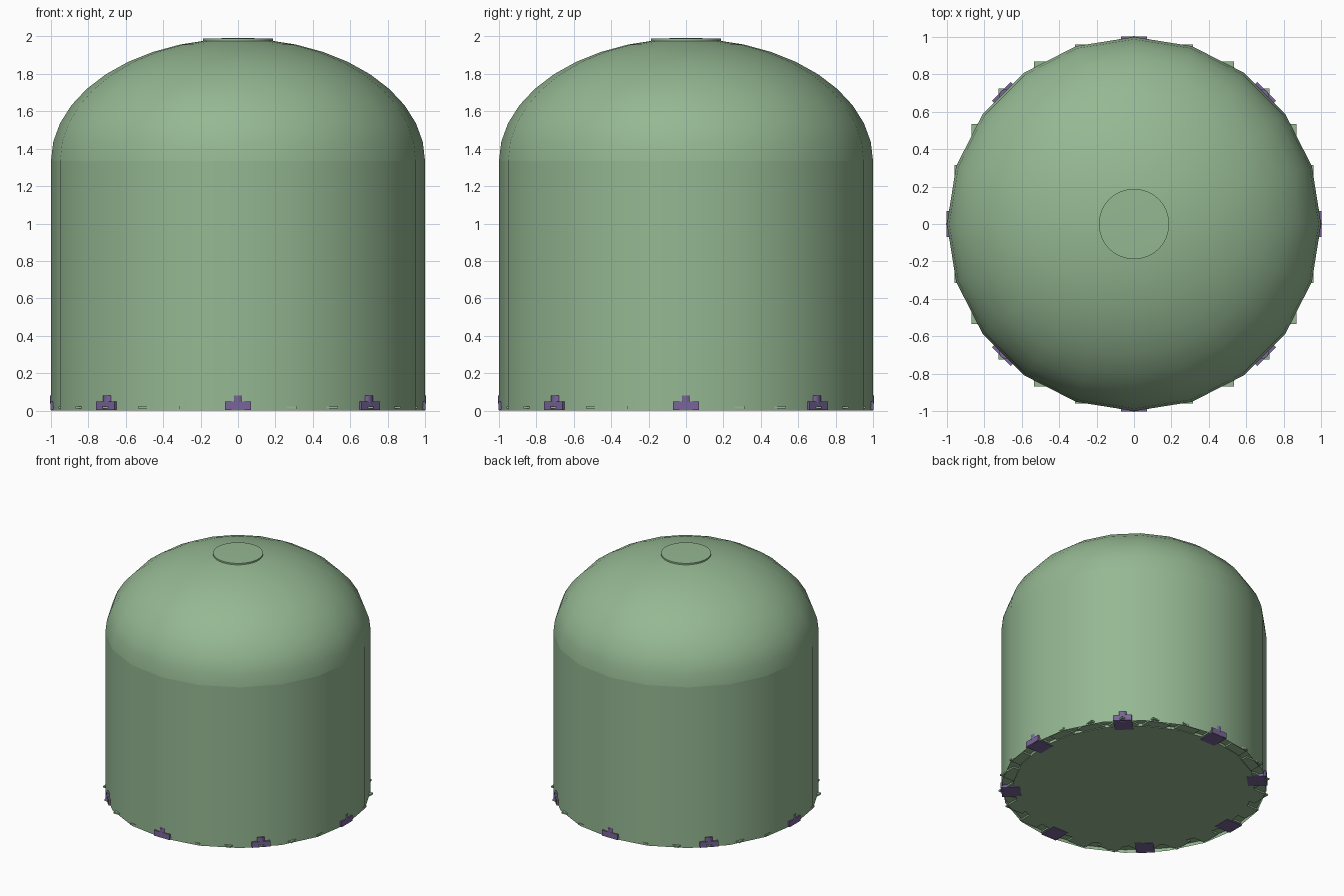
import bpy, math
from math import sin, cos, pi, radians

if "Cube" in bpy.data.objects:
    bpy.data.objects.remove(bpy.data.objects["Cube"])

def material(name, color):
    m = bpy.data.materials.new(name)
    m.diffuse_color = color
    m.use_nodes = True
    m.node_tree.nodes["Principled BSDF"].inputs["Base Color"].default_value = m.diffuse_color
    return m

GREEN = material("sage_green", (0.30, 0.48, 0.29, 1))
PURPLE = material("muted_purple", (0.19, 0.13, 0.32, 1))

def finish(name, mat, smooth=True):
    ob = bpy.context.object
    ob.name = name
    ob.data.materials.append(mat)
    if smooth:
        bpy.ops.object.shade_smooth_by_angle(angle=radians(35))
    return ob

def lathe(name, profile, sides, mat):
    """Revolve (radius, z) points around z; radius 0 gives a pole."""
    verts, rings, faces = [], [], []
    for r, z in profile:
        n = sides if r > 1e-6 else 1
        rings.append([len(verts) + i for i in range(n)])
        verts += [(r * cos(2 * pi * i / sides), r * sin(2 * pi * i / sides), z) for i in range(n)]
    for a, b in zip(rings, rings[1:]):
        for i in range(sides):
            j = (i + 1) % sides
            f = [a[i % len(a)], a[j % len(a)], b[j % len(b)], b[i % len(b)]]
            faces.append(list(dict.fromkeys(f)))
    me = bpy.data.meshes.new(name)
    me.from_pydata(verts, [], faces)
    ob = bpy.data.objects.new(name, me)
    bpy.context.collection.objects.link(ob)
    bpy.ops.object.select_all(action='DESELECT')
    bpy.context.view_layer.objects.active = ob
    ob.select_set(True)
    return finish(name, mat)

def box(name, loc, size, rot, mat):
    bpy.ops.mesh.primitive_cube_add(size=1, location=loc, rotation=(0, 0, rot))
    bpy.context.object.scale = size
    return finish(name, mat, False)

# Drum wall with a closed underside flange
lathe("drum_wall", [(0.88, 0.025), (0.998, 0.025), (1.0, 0.0), (1.0, 1.335)], 20, GREEN)

# Flattened dome roof
lathe("dome_roof", [(cos(radians(9 * i)) if i < 10 else 0, 1.335 + 0.654 * sin(radians(9 * i)))
                    for i in range(11)], 20, GREEN)

# Thin round cap on the crown
lathe("crown_cap", [(0.188, 1.972), (0.188, 1.988), (0, 1.993)], 48, GREEN)

# Floor plate
lathe("floor_plate", [(0, 0.005), (0.91, 0.005), (0.91, 0.03)], 20, GREEN)

# Square tabs around the foot, all aligned to the axes
for i in range(24):
    a = radians(15 * i)
    box(f"foot_tab_{i + 1}", (0.91 * cos(a), 0.91 * sin(a), 0.016), (0.16, 0.16, 0.012), 0, GREEN)

# Clamps with a bolt head, every 45 degrees
for i in range(8):
    a = radians(45 * i)
    box(f"clamp_{i + 1}", (0.93 * cos(a), 0.93 * sin(a), 0.025), (0.145, 0.14, 0.046), a, PURPLE)
    bpy.ops.mesh.primitive_cylinder_add(vertices=12, radius=0.035, depth=0.045,
                                        location=(0.97 * cos(a), 0.97 * sin(a), 0.059))
    finish(f"clamp_bolt_{i + 1}", PURPLE)
